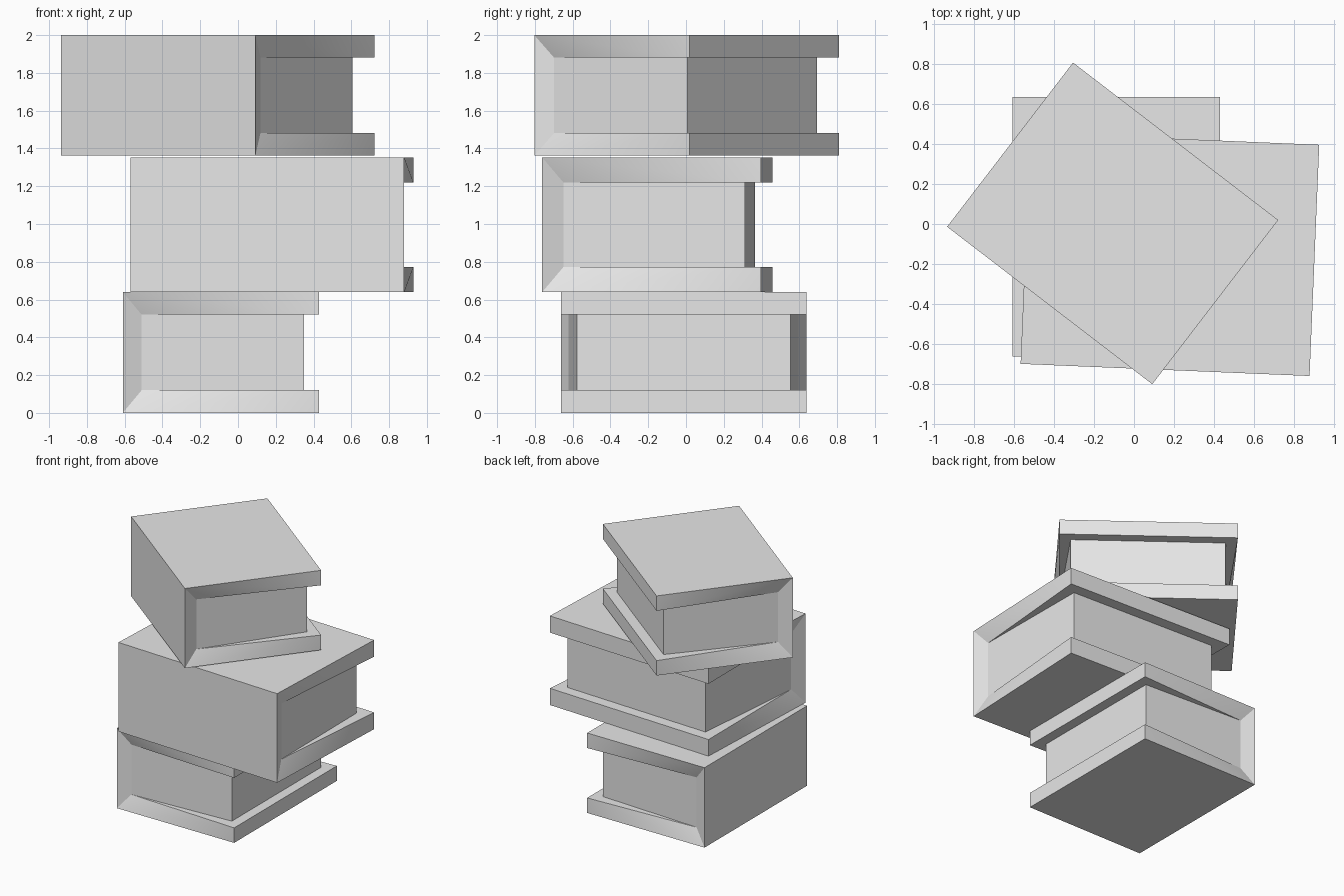
import bpy, bmesh
from math import radians
from mathutils import Vector

cube = bpy.data.objects.get("Cube")
if cube:
    bpy.data.objects.remove(cube, do_unlink=True)

# Single plain grey material
GREY = (0.8, 0.8, 0.8, 1)
grey = bpy.data.materials.new("light_grey")
grey.use_nodes = True
grey.diffuse_color = GREY
grey.node_tree.nodes["Principled BSDF"].inputs["Base Color"].default_value = GREY

# Book half sizes, cover thickness and recess depths
W, L, H = 0.52, 0.65, 0.32
COVER, SPINE = 0.12, 0.10
SIDE_AT_SPINE, SIDE_AT_FORE, FORE = 0.042, 0.085, 0.08


def make_book(name, location, angle, scale):
    bm = bmesh.new()
    inner = H - COVER
    profile = {
        "spine": (-W, L, H),
        "fore": (W, L, H),
        "lip": (W, L, inner),
        "root": (-W + SPINE, L - SIDE_AT_SPINE, inner),
        "page": (W - FORE, L - SIDE_AT_FORE, inner),
    }
    v = {(key, sy, sz): bm.verts.new((x, y * sy, z * sz))
         for key, (x, y, z) in profile.items()
         for sy in (-1, 1) for sz in (-1, 1)}

    def face(*keys, smooth=False):
        bm.faces.new([v[k] for k in keys]).smooth = smooth

    # Spine and fore edge of the pages
    for key in ("spine", "page"):
        face((key, -1, -1), (key, 1, -1), (key, 1, 1), (key, -1, 1))

    # Covers: outside, fore edge, inside
    for sz in (-1, 1):
        for a, b in (("spine", "fore"), ("fore", "lip"), ("lip", "page")):
            face((a, -1, sz), (a, 1, sz), (b, 1, sz), (b, -1, sz))

    for sy in (-1, 1):
        # Inner slope of the spine, then the page side
        for a, b in (("spine", "root"), ("root", "page")):
            face((a, sy, -1), (a, sy, 1), (b, sy, 1), (b, sy, -1))
        # Twisted cover edges and the wedge of cover beside the pages
        for sz in (-1, 1):
            face(("spine", sy, sz), ("fore", sy, sz), ("lip", sy, sz), smooth=True)
            face(("spine", sy, sz), ("lip", sy, sz), ("root", sy, sz), smooth=True)
            face(("lip", sy, sz), ("page", sy, sz), ("root", sy, sz))

    bmesh.ops.recalc_face_normals(bm, faces=bm.faces)
    mesh = bpy.data.meshes.new(name)
    bm.to_mesh(mesh)
    bm.free()
    mesh.materials.append(grey)
    book = bpy.data.objects.new(name, mesh)
    book.location = Vector(location)
    book.rotation_euler.z = radians(angle)
    book.scale = (scale, scale, scale)
    bpy.context.collection.objects.link(book)


# Stack of three books
make_book("bottom_book", (-0.09, -0.013, 0.32), 0, 1)
make_book("middle_book", (0.18, -0.152, 0.996), 87.6, 1.115)
make_book("top_book", (-0.107, 0.003, 1.681), 52.5, 0.997)
